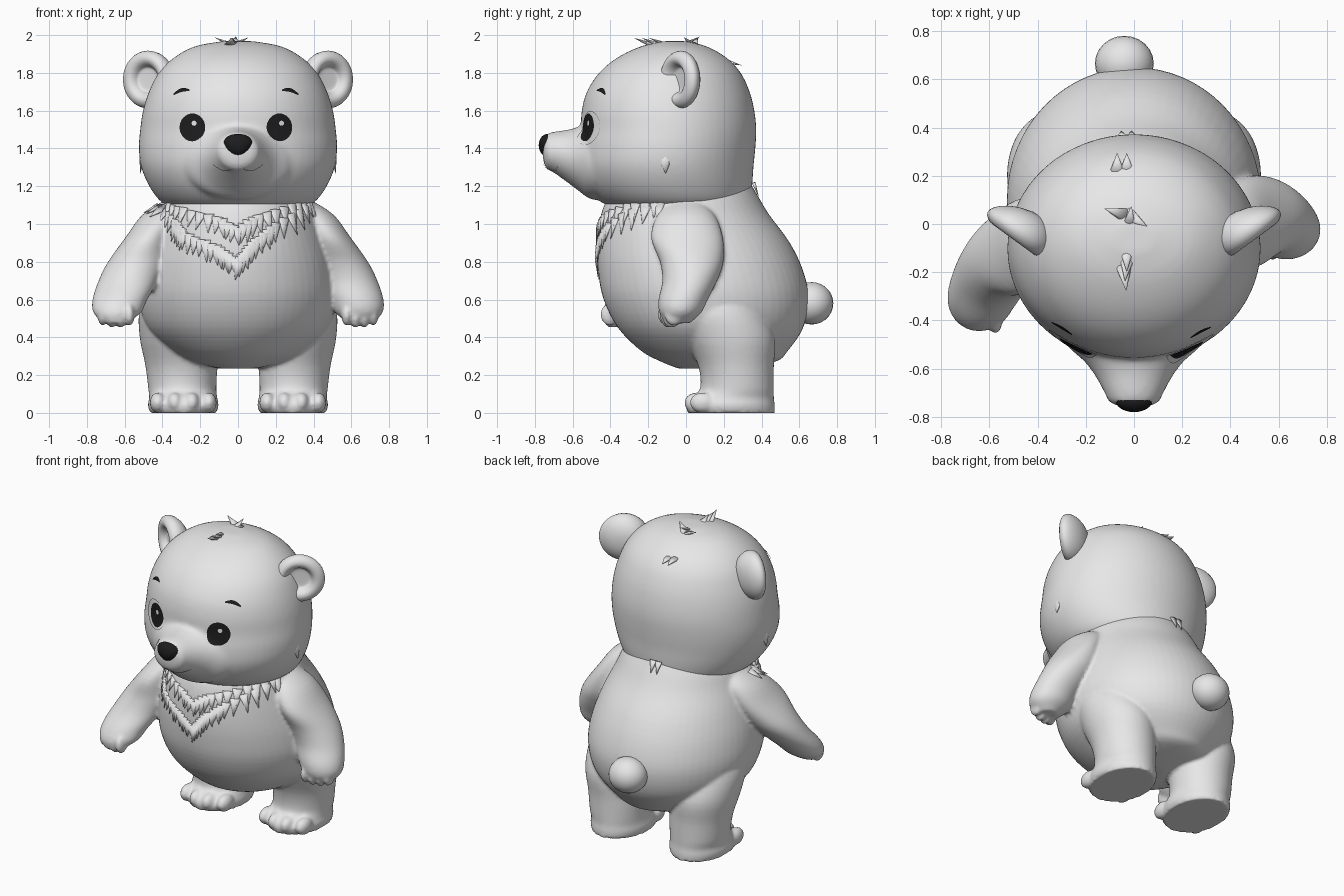
import bpy, bmesh, math, random
from mathutils import Vector, Matrix
from mathutils.bvhtree import BVHTree

if "Cube" in bpy.data.objects:
    bpy.data.objects.remove(bpy.data.objects["Cube"])

random.seed(4)


def material(name, rgb):
    m = bpy.data.materials.new(name)
    m.diffuse_color = (*rgb, 1)
    m.use_nodes = True
    m.node_tree.nodes["Principled BSDF"].inputs["Base Color"].default_value = m.diffuse_color
    return m


FUR = material("light grey fur", (0.8, 0.8, 0.8))
BLACK = material("black", (0.012, 0.012, 0.012))
WHITE = material("eye white", (0.85, 0.85, 0.85))


def finish(bm, name, mat, voxel=0, smooth=0, subsurf=0):
    bmesh.ops.recalc_face_normals(bm, faces=bm.faces[:])
    for f in bm.faces:
        f.smooth = True
    me = bpy.data.meshes.new(name)
    bm.to_mesh(me)
    bm.free()
    me.materials.append(mat)
    ob = bpy.data.objects.new(name, me)
    bpy.context.collection.objects.link(ob)
    if subsurf:
        ob.modifiers.new("round", 'SUBSURF').levels = subsurf
        ob.modifiers["round"].render_levels = subsurf
    if voxel:
        r = ob.modifiers.new("merge", 'REMESH')
        r.mode, r.voxel_size, r.use_smooth_shade = 'VOXEL', voxel, True
        s = ob.modifiers.new("blend", 'SMOOTH')
        s.factor, s.iterations = 0.5, smooth
    return ob


def smooth_rows(rows, k=4):
    """Catmull-Rom interpolation between cross-sections."""
    out = []
    for i in range(len(rows) - 1):
        p0, p1, p2, p3 = rows[max(i - 1, 0)], rows[i], rows[i + 1], rows[min(i + 2, len(rows) - 1)]
        for j in range(k):
            t = j / k
            out.append([b + .5 * t * (c - a + t * (2 * a - 5 * b + 4 * c - d + t * (3 * (b - c) + d - a)))
                        for a, b, c, d in zip(p0, p1, p2, p3)])
    return out + [rows[-1]]


def add_loft(bm, rows, axis='Z', n=64):
    """Stack of ellipses: (position on axis, centre a, centre b, radius a, radius b)."""
    rings = []
    for t, a, b, ra, rb in smooth_rows(rows):
        ring = []
        for i in range(n):
            w = 2 * math.pi * i / n
            p, q = a + ra * math.cos(w), b + rb * math.sin(w)
            ring.append(bm.verts.new((p, q, t) if axis == 'Z' else (p, t, q)))
        rings.append(ring)
    for r, s in zip(rings, rings[1:]):
        for i in range(n):
            bm.faces.new((r[i], r[(i + 1) % n], s[(i + 1) % n], s[i]))
    bm.faces.new(rings[0])
    bm.faces.new(rings[-1])


def add_ball(bm, centre, radii):
    mat = Matrix.Translation(centre) @ Matrix.Diagonal((*radii, 1))
    return bmesh.ops.create_uvsphere(bm, u_segments=24, v_segments=14, radius=1, matrix=mat)["verts"]


def add_tuft(bm, base, direction, normal, length, width):
    """Flattened pointed lock of fur."""
    z = Vector(direction).normalized()
    x = Vector(normal).cross(z).normalized()
    rot = Matrix((x, z.cross(x), z)).transposed().to_4x4()
    mat = Matrix.Translation(Vector(base) + z * length * 0.25) @ rot @ Matrix.Diagonal((1, 0.4, 1, 1))
    bmesh.ops.create_cone(bm, cap_ends=True, segments=10, radius1=width, radius2=0.001,
                          depth=length, matrix=mat)


# Torso, legs, arms, toes and fingers blended into one skin
bm = bmesh.new()
torso = [(.235, .10, .10, .14), (.27, .17, .25, .30), (.33, .15, .36, .39), (.45, .13, .48, .49),
         (.60, .107, .525, .543), (.75, .078, .515, .543), (.90, .04, .475, .51),
         (1.05, -.005, .42, .445), (1.15, -.01, .38, .39), (1.25, .02, .30, .30)]
add_loft(bm, [(z, 0, y, rx, ry) for z, y, rx, ry in torso])
leg = [(0, .29, .24, .175, .23), (.04, .29, .235, .187, .235), (.08, .29, .245, .18, .22),
       (.13, .295, .27, .18, .195), (.25, .30, .265, .19, .20), (.40, .315, .235, .205, .235),
       (.55, .32, .18, .20, .23), (.70, .30, .15, .15, .2)]
arm = [(1.13, .33, 0, .05, .07), (1.05, .40, 0, .105, .15), (.93, .475, .005, .12, .19),
       (.80, .53, .03, .158, .168), (.70, .58, .02, .158, .145), (.60, .625, -.015, .145, .13),
       (.53, .64, -.03, .125, .11), (.475, .65, -.04, .06, .06)]


def swing(s, z):          # the arm on the -x side reaches further forward
    return 0.33 * max(0, (1.12 - z) / 0.64) if s < 0 else 0


for s in (1, -1):
    add_loft(bm, [(z, s * x, y, rx, ry) for z, x, y, rx, ry in leg])
    add_loft(bm, [(z, s * x, y - swing(s, z), rx, ry) for z, x, y, rx, ry in arm])
    for i, x in enumerate((.155, .245, .335, .425)):
        add_ball(bm, (s * x, .06 + .03 * (i in (0, 3)), .054), (.042, .07, .054))
    for i in range(4):
        add_ball(bm, (s * (.575 + .047 * i), -.1 + .012 * i - swing(s, .53), .52 - .012 * (i in (1, 2))),
                 (.028, .05, .058))
body = finish(bm, "body", FUR, 0.012, 2)

# Tail
bm = bmesh.new()
add_ball(bm, (-.04, .665, .58), (.122, .115, .112))
finish(bm, "tail", FUR)

# Head with muzzle
bm = bmesh.new()
head_rows = [(1.075, -.36, .30, .33), (1.12, -.455, .335, .41), (1.2, -.53, .35, .47), (1.3, -.57, .357, .512),
             (1.4, -.572, .367, .525), (1.5, -.558, .372, .518), (1.6, -.552, .362, .503),
             (1.7, -.525, .337, .472), (1.8, -.46, .29, .42), (1.88, -.365, .215, .34),
             (1.94, -.24, .11, .23), (1.968, -.12, .0, .08)]
add_loft(bm, [(z, 0, (f + b) / 2, rx, (b - f) / 2) for z, f, b, rx in head_rows])
add_loft(bm, [(-.40, 0, 1.33, .33, .20), (-.50, 0, 1.33, .28, .20), (-.57, 0, 1.345, .205, .168),
              (-.63, 0, 1.36, .16, .138), (-.70, 0, 1.38, .122, .108), (-.742, 0, 1.385, .098, .088),
              (-.758, 0, 1.39, .04, .04)], 'Y')
head = finish(bm, "head", FUR, 0.015, 6)

# Nose, wider at the top
bm = bmesh.new()
for v in add_ball(bm, (0, -.733, 1.417), (.084, .047, .06)):
    v.co.x *= .88 + .22 * (v.co.z - 1.417) / .06
finish(bm, "nose", BLACK)

# Ears: a turned cup profile, facing forward and outward, thicker towards the head
cup = [(.0, .09), (.07, .082), (.125, .05), (.157, .0), (.153, -.04), (.125, -.068),
       (.095, -.066), (.075, -.04), (.067, -.018), (.06, -.012), (.0, -.012)]
for s, side in ((1, "left"), (-1, "right")):
    bm = bmesh.new()
    pts = [bm.verts.new((r, d, 0)) for r, d in cup]
    edges = [bm.edges.new(e) for e in zip(pts, pts[1:])]
    bmesh.ops.spin(bm, geom=pts + edges, cent=(0, 0, 0), axis=(0, 1, 0), angle=2 * math.pi, steps=28)
    bmesh.ops.remove_doubles(bm, verts=bm.verts[:], dist=0.0005)
    for v in bm.verts:
        v.co.y *= 1 - s * v.co.x * 1.8
    bm.transform(Matrix.Translation((s * .468, -.015, 1.765)) @ Matrix.Rotation(s * math.radians(30), 4, 'Z')
                 @ Matrix.Diagonal((1, .9, 1, 1)))
    finish(bm, side + "_ear", FUR, subsurf=1)

# Surfaces to lay face details and fur on
bpy.context.view_layer.update()
deps = bpy.context.evaluated_depsgraph_get()
head_tree = BVHTree.FromObject(head, deps)
body_tree = BVHTree.FromObject(body, deps)


def plate(name, f, nu, nv, off, mat):
    """Thin patch f(u, v) -> (x, z) wrapped onto the face."""
    bm = bmesh.new()
    grid = []
    for i in range(nu + 1):
        row = []
        for j in range(nv + 1):
            x, z = f(i / nu, j / nv)
            p, n = head_tree.ray_cast(Vector((x, -2, z)), Vector((0, 1, 0)))[:2]
            row.append(bm.verts.new(p + n * off))
        grid.append(row)
    for i in range(nu):
        for j in range(nv):
            bm.faces.new((grid[i][j], grid[i + 1][j], grid[i + 1][j + 1], grid[i][j + 1]))
    bmesh.ops.remove_doubles(bm, verts=bm.verts[:], dist=0.0002)
    bmesh.ops.recalc_face_normals(bm, faces=bm.faces[:])
    if sum(f.normal.y * f.calc_area() for f in bm.faces) > 0:
        bmesh.ops.reverse_faces(bm, faces=bm.faces[:])
    me = bpy.data.meshes.new(name)
    bm.to_mesh(me)
    bm.free()
    me.materials.append(mat)
    bpy.context.collection.objects.link(bpy.data.objects.new(name, me))


def disc(cx, cz, rx, rz):
    return lambda u, v: (cx + rx * v * math.cos(2 * math.pi * u), cz + rz * v * math.sin(2 * math.pi * u))


# Eyes and brows
for s, side, ex in ((1, "left", .216), (-1, "right", -.238)):
    plate(side + "_eye_socket", disc(ex + s * .014, 1.508, .098, .09), 32, 5, .005, FUR)
    plate(side + "_eye", disc(ex, 1.51, .067, .074), 32, 4, .008, BLACK)
    plate(side + "_eye_highlight", disc(ex + .01, 1.533, .013, .014), 12, 2, .011, WHITE)
    plate(side + "_brow", lambda u, v: (ex + s * (.015 + .085 * u), 1.705 + .012 * math.sin(math.pi * u) - .022 * u
                                        + .02 * (v - .5) * math.sin(math.pi * (.12 + .76 * u))), 10, 2, .007, BLACK)

# Mouth line
plate("mouth", lambda u, v: (.25 * (u - .5), 1.312 - .028 * math.sin(math.pi * abs(2 * u - 1)) + .006 * v),
      24, 1, .005, FUR)

# Collar fur in rows along the chest
bm = bmesh.new()
outer = [(-.46, 1.12), (-.33, 1.0), (-.28, .93), (-.12, .86), (0, .78), (.08, .88), (.2, .98), (.46, 1.12)]
inner = [(-.42, 1.1), (-.3, 1.06), (-.12, 1.02), (0, .96), (.12, 1.03), (.3, 1.08), (.44, 1.12)]
for path, step in ((outer, 6), (inner, 4)):
    for (x0, z0), (x1, z1) in zip(path, path[1:]):
        for k in range(step):
            t = k / step
            x, z = x0 + (x1 - x0) * t, z0 + (z1 - z0) * t
            guess = Vector((x, -.5 + .42 * (x / .46) ** 2, z))
            p, n = body_tree.find_nearest(guess)[:2]
            d = Vector((.3 * x + random.uniform(-.2, .2), 0, -1))
            d = d - n * d.dot(n) + n * .04
            add_tuft(bm, p, d, n, random.uniform(.09, .12), .034)
# Nape tuft
for x in (-.05, -.01):
    add_tuft(bm, (x, .365, 1.20), (x, .35, -1), (0, 1, .3), .08, .025)
finish(bm, "collar_fur", FUR)

# Crown, back-of-head and cheek tufts
bm = bmesh.new()
for x, y, dx, dy in ((-.03, -.16, -.1, -1), (-.04, -.2, .1, -1), (-.05, .04, -.9, .3), (-.01, .03, .8, -.5),
                     (-.03, -.12, 0, -1), (-.02, .0, .1, .8)):
    add_tuft(bm, (x, y, 1.955), (dx, dy, .4), (0, 0, 1), .11, .035)
for x in (-.07, -.03):
    add_tuft(bm, (x, .235, 1.855), (0, 1, -.25), (0, .5, 1), .08, .032)
for s in (1, -1):
    add_tuft(bm, (s * .505, -.11, 1.355), (s * .15, .02, -1), (s, 0, 0), .12, .055)
finish(bm, "head_tufts", FUR)
